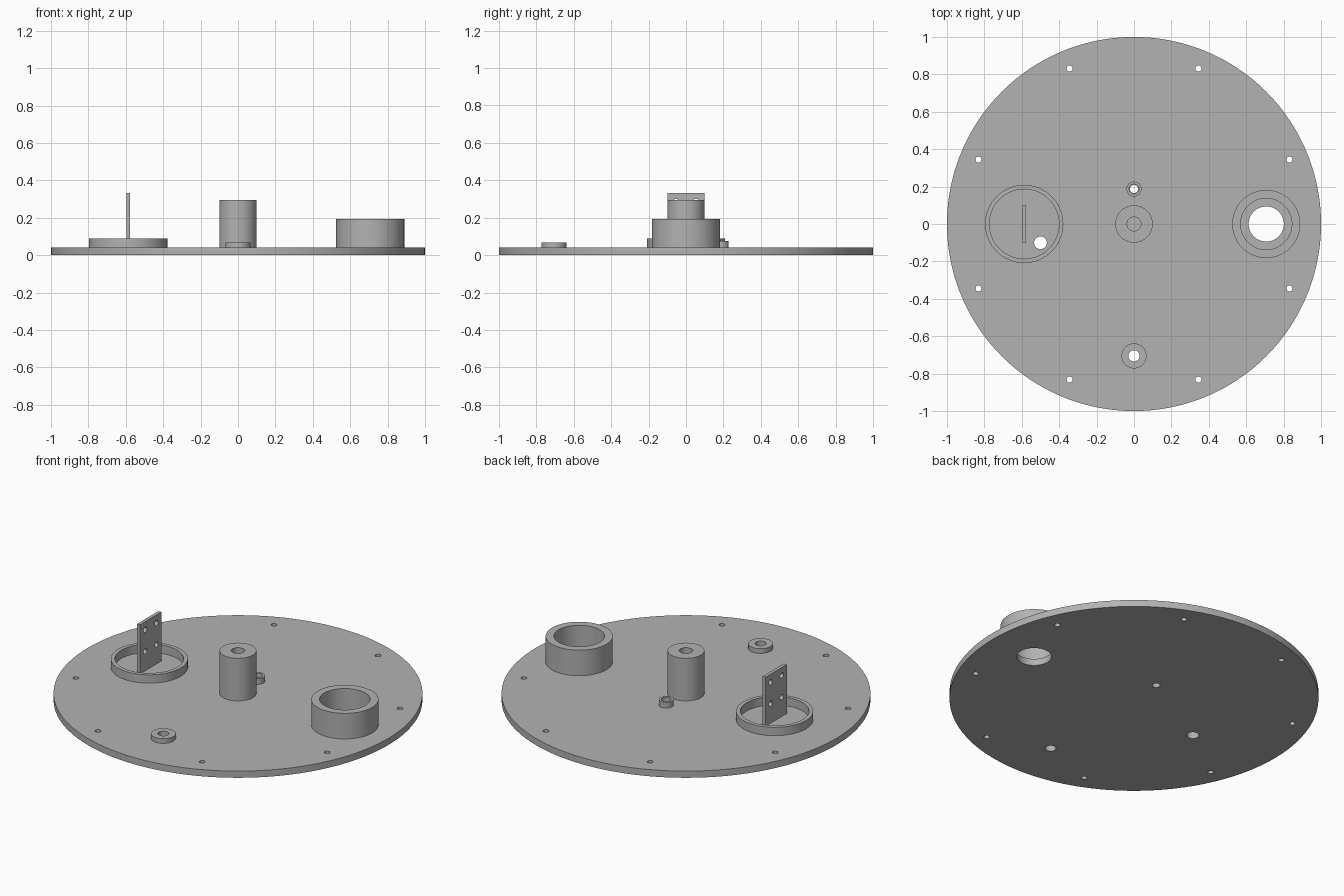
import bpy
import bmesh
import math
from mathutils import Matrix

if "Cube" in bpy.data.objects:
    bpy.data.objects.remove(bpy.data.objects["Cube"], do_unlink=True)

GREY = (0.45, 0.45, 0.45, 1.0)
grey = bpy.data.materials.new("plain grey")
grey.use_nodes = True
grey.diffuse_color = GREY
grey.node_tree.nodes["Principled BSDF"].inputs["Base Color"].default_value = GREY


def circle(x, y, r, steps=64):
    return [(x + r * math.cos(math.tau * i / steps),
             y + r * math.sin(math.tau * i / steps)) for i in range(steps)]


def rectangle(x, y, w, h):
    return [(x + sx * w / 2, y + sy * h / 2)
            for sx, sy in ((-1, -1), (1, -1), (1, 1), (-1, 1))]


def extrude(name, outlines, low, high, turn=Matrix()):
    """Fill the first outline, leave the others as holes, extrude low to high."""
    curve = bpy.data.curves.new(name, "CURVE")
    curve.dimensions = "2D"
    curve.fill_mode = "BOTH"
    curve.extrude = (high - low) / 2
    for points in outlines:
        spline = curve.splines.new("POLY")
        spline.points.add(len(points) - 1)
        for point, (x, y) in zip(spline.points, points):
            point.co = (x, y, 0, 1)
        spline.use_cyclic_u = True
    source = bpy.data.objects.new(name + "_outline", curve)
    bpy.context.collection.objects.link(source)
    graph = bpy.context.evaluated_depsgraph_get()
    mesh = bpy.data.meshes.new_from_object(source.evaluated_get(graph))
    bpy.data.objects.remove(source, do_unlink=True)

    # Weld caps to walls and move into place
    bm = bmesh.new()
    bm.from_mesh(mesh)
    bmesh.ops.remove_doubles(bm, verts=bm.verts, dist=0.0001)
    bmesh.ops.recalc_face_normals(bm, faces=bm.faces)
    bm.transform(turn @ Matrix.Translation((0, 0, (low + high) / 2)))
    bm.to_mesh(mesh)
    bm.free()
    mesh.name = name
    mesh.materials.clear()
    mesh.materials.append(grey)
    part = bpy.data.objects.new(name, mesh)
    bpy.context.collection.objects.link(part)
    bpy.ops.object.select_all(action="DESELECT")
    part.select_set(True)
    bpy.context.view_layer.objects.active = part
    bpy.ops.object.shade_smooth_by_angle(angle=math.radians(30))
    return part


def tube(name, x, y, outer, inner, high):
    return extrude(name, [circle(x, y, outer), circle(x, y, inner)], TOP, high)


TOP = 0.04
SOCKET_X, RING_X = 0.707, -0.587

# Round base plate with rim screw holes and openings under the fittings
rim_holes = [circle(0.9 * math.cos(a), 0.9 * math.sin(a), 0.016, 24)
             for a in (math.radians(22.5 + 45 * k) for k in range(8))]
openings = [circle(SOCKET_X, 0, 0.094), circle(-0.5, -0.1, 0.034, 32),
            circle(0, -0.705, 0.03, 32), circle(0, 0.187, 0.022, 32)]
extrude("base_plate", [circle(0, 0, 1, 160)] + rim_holes + openings, 0, TOP)

# Round fittings standing on the plate
tube("centre_post", 0, 0, 0.1, 0.037, 0.295)
tube("socket", SOCKET_X, 0, 0.182, 0.137, 0.193)
tube("locating_ring", RING_X, 0, 0.209, 0.186, 0.09)
tube("front_boss", 0, -0.705, 0.067, 0.03, 0.068)
tube("rear_boss", 0, 0.187, 0.04, 0.026, 0.075)

# Upright tab with four screw holes, drawn flat and turned to face sideways
upright = Matrix(((0, 0, 1, 0), (1, 0, 0, 0), (0, 1, 0, 0), (0, 0, 0, 1)))
tab_holes = [circle(y, z, 0.016, 24) for y in (-0.053, 0.053) for z in (0.156, 0.285)]
tab_height = 0.333 - TOP
extrude("upright_tab",
        [rectangle(0, TOP + tab_height / 2, 0.2, tab_height)] + tab_holes,
        RING_X - 0.01, RING_X + 0.01, upright)
